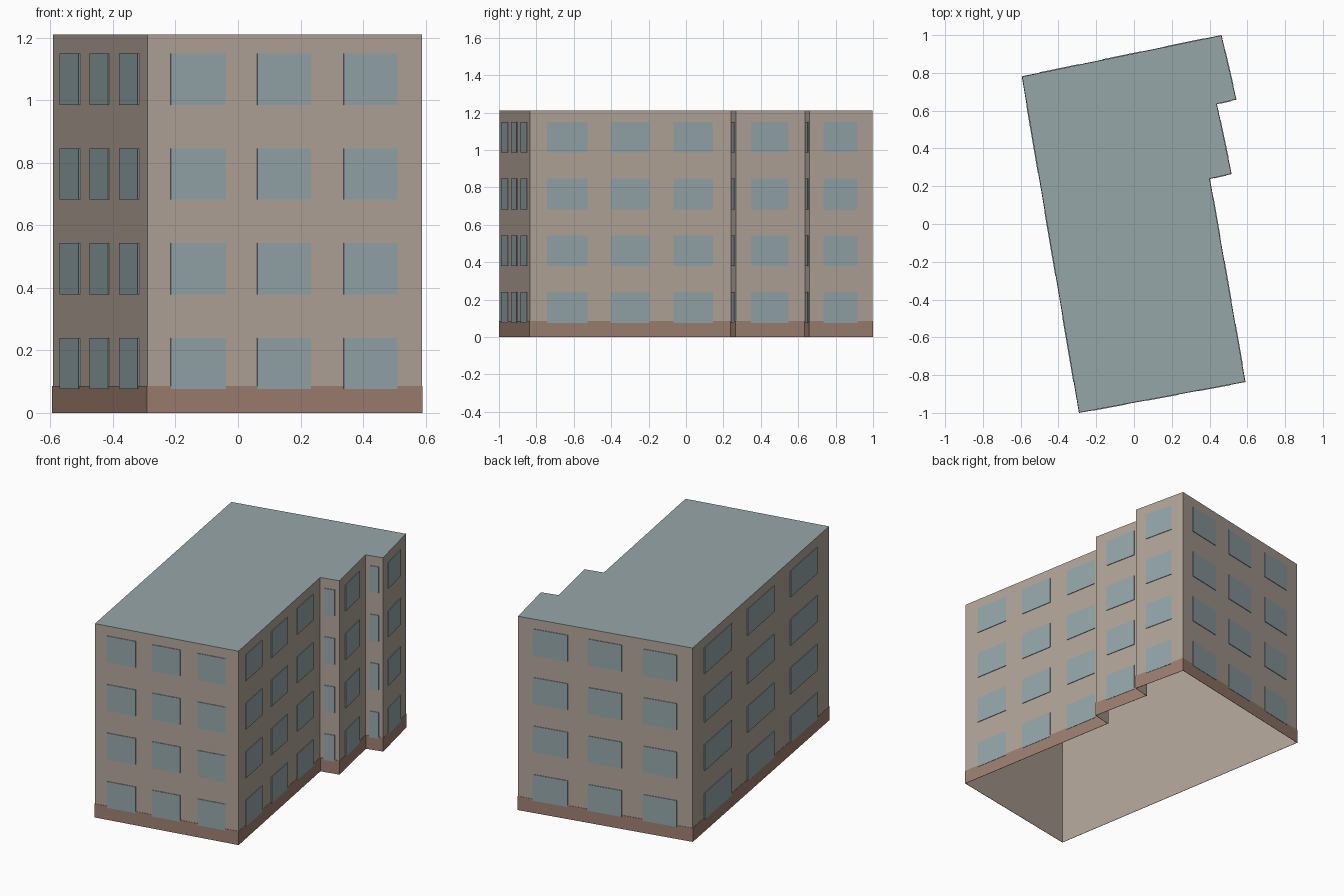
import bpy, bmesh
from mathutils import Vector

cube = bpy.data.objects.get("Cube")
if cube:
    bpy.data.objects.remove(cube)


def material(name, r, g, b):
    lin = [((c / 255 + 0.055) / 1.055) ** 2.4 for c in (r, g, b)] + [1]
    m = bpy.data.materials.new(name)
    m.use_nodes = True
    m.diffuse_color = lin
    m.node_tree.nodes["Principled BSDF"].inputs["Base Color"].default_value = lin
    return m


BEIGE = material("beige_plaster", 178, 165, 153)
BROWN = material("brown_plinth", 157, 127, 112)
GLASS = material("blue_grey_glass", 148, 166, 170)
ROOF = material("grey_roof", 150, 166, 168)

HEIGHT, BAND = 1.21, 0.086
FLOORS, SILL, WINDOW_H, STOREY = 4, 0.076, 0.164, 0.303

# Footprint, counter-clockwise from the front left corner
plan = [(-0.29, -0.998), (0.588, -0.835), (0.40, 0.24), (0.515, 0.266),
        (0.437, 0.636), (0.54, 0.66), (0.462, 0.998), (-0.592, 0.78)]
# Window columns on each wall, as start and end fractions of its length
three = [(0.085, 0.285), (0.4, 0.595), (0.715, 0.91)]
one = [(0.22, 0.76)]
columns = [three, three, one, one, one, one, three, three]
walls = list(zip(plan, plan[1:] + plan[:1], columns))


def finish(name, bm, mats):
    mesh = bpy.data.meshes.new(name)
    bm.to_mesh(mesh)
    bm.free()
    for m in mats:
        mesh.materials.append(m)
    obj = bpy.data.objects.new(name, mesh)
    bpy.context.collection.objects.link(obj)


def plate(bm, a, b, u0, u1, z0, z1, thick):
    """Thin slab lying on the outside of wall a-b, u measured along it."""
    a, b = Vector((*a, 0)), Vector((*b, 0))
    along = (b - a).normalized()
    out = Vector((along.y, -along.x, 0)) * thick
    corners = [a + along * u + Vector((0, 0, z))
               for u, z in ((u0, z0), (u1, z0), (u1, z1), (u0, z1))]
    back = [bm.verts.new(c) for c in corners]
    front = [bm.verts.new(c + out) for c in corners]
    bm.faces.new(front)
    for i in range(4):
        j = (i + 1) % 4
        bm.faces.new((back[i], back[j], front[j], front[i]))


# Walls and roof: a shell open at the bottom
bm = bmesh.new()
low = [bm.verts.new((x, y, 0)) for x, y in plan]
top = [bm.verts.new((x, y, HEIGHT)) for x, y in plan]
for i in range(len(plan)):
    j = (i + 1) % len(plan)
    bm.faces.new((low[i], low[j], top[j], top[i]))
bm.faces.new(top).material_index = 1
finish("walls_and_roof", bm, [BEIGE, ROOF])

# Plinth band around the foot, and the windows
plinth, windows = bmesh.new(), bmesh.new()
for a, b, cols in walls:
    length = (Vector(b) - Vector(a)).length
    plate(plinth, a, b, -0.002, length + 0.002, 0, BAND, 0.002)
    for floor in range(FLOORS):
        z = SILL + floor * STOREY
        for f0, f1 in cols:
            plate(windows, a, b, f0 * length, f1 * length, z, z + WINDOW_H, 0.004)
finish("plinth_band", plinth, [BROWN])
finish("windows", windows, [GLASS])
